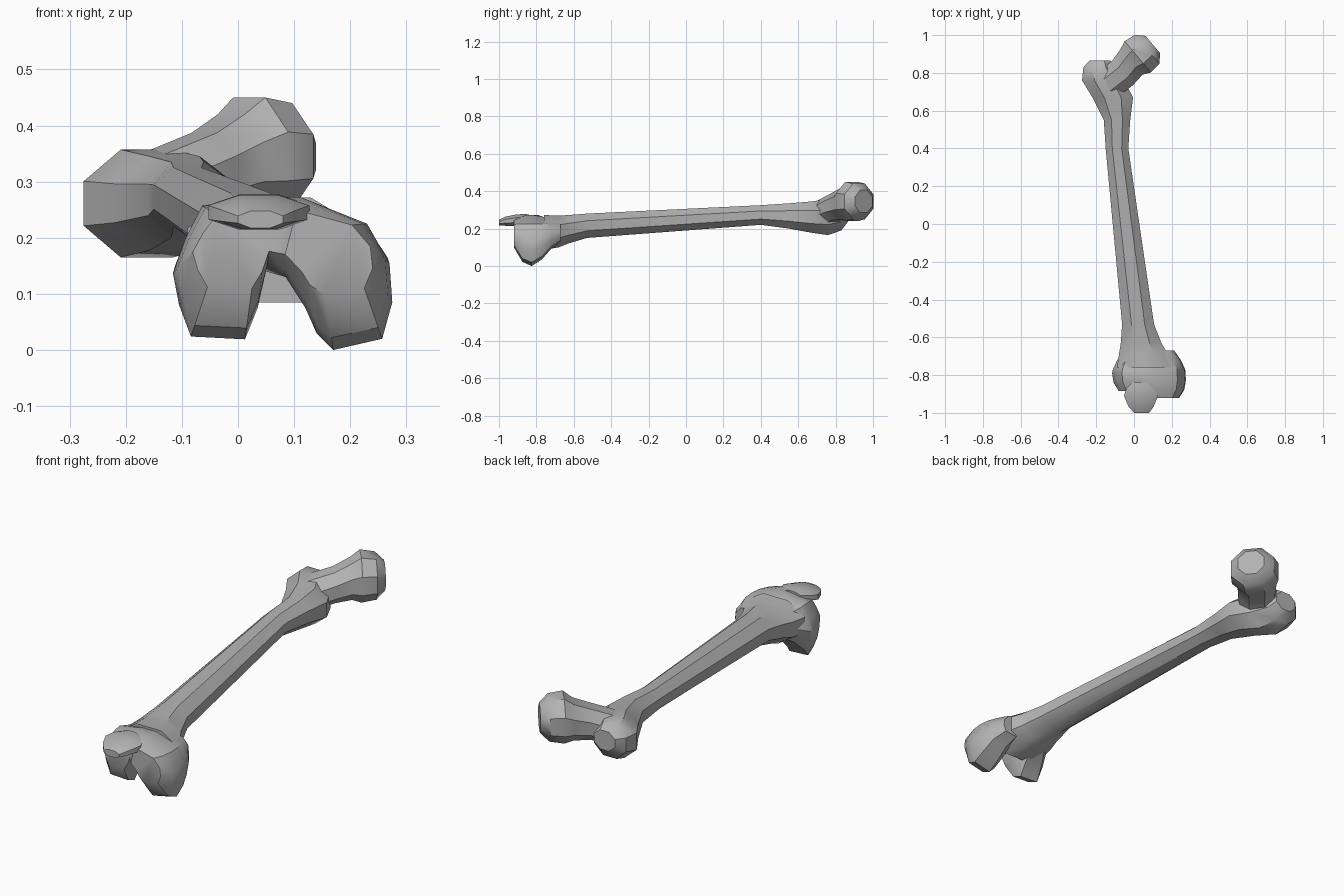
import bpy
import bmesh
import math

cube = bpy.data.objects.get("Cube")
if cube:
    bpy.data.objects.remove(cube)

# Single bone-grey material
bone = bpy.data.materials.new("bone grey")
bone.use_nodes = True
COL = (0.45, 0.45, 0.45, 1)
bone.diffuse_color = COL
bone.node_tree.nodes["Principled BSDF"].inputs["Base Color"].default_value = COL


def skin(name, rings, angle=35):
    """Bridge rings of equal point count and cap both ends."""
    bm = bmesh.new()
    loops = [[bm.verts.new(p) for p in r] for r in rings]
    n = len(loops[0])
    for a, b in zip(loops, loops[1:]):
        for i in range(n):
            j = (i + 1) % n
            bm.faces.new((a[i], a[j], b[j], b[i]))
    caps = [bm.faces.new(loops[0][::-1]), bm.faces.new(loops[-1])]
    bmesh.ops.triangulate(bm, faces=caps)
    bmesh.ops.recalc_face_normals(bm, faces=bm.faces)
    me = bpy.data.meshes.new(name)
    bm.to_mesh(me)
    bm.free()
    me.materials.append(bone)
    ob = bpy.data.objects.new(name, me)
    bpy.context.collection.objects.link(ob)
    bpy.ops.object.select_all(action='DESELECT')
    ob.select_set(True)
    bpy.context.view_layer.objects.active = ob
    bpy.ops.object.shade_smooth_by_angle(angle=math.radians(angle))
    return ob


def octagon(cx, cy, cz, heading, ru, rz):
    """Upright octagon whose normal points along the heading (degrees)."""
    h = math.radians(heading)
    pts = []
    for k in range(8):
        t = math.radians(22.5 + 45 * k)
        u = math.cos(t) / math.cos(math.pi / 8) * ru
        v = math.sin(t) / math.cos(math.pi / 8) * rz
        pts.append((cx - math.sin(h) * u, cy + math.cos(h) * u, cz + v))
    return pts


def box_ring(y, x0, x1, z0, z1):
    """Octagon filling the given extents, facing along y."""
    return octagon((x0 + x1) / 2, y, (z0 + z1) / 2, 90, (x1 - x0) / 2, (z1 - z0) / 2)


# Shaft, flaring into the knee end and the outer knob at the hip end
shaft = [
    (-0.76, -0.09, 0.22, 0.085, 0.272),
    (-0.68, -0.078, 0.175, 0.10, 0.27),
    (-0.63, -0.07, 0.145, 0.12, 0.272),
    (-0.53, -0.063, 0.106, 0.15, 0.28),
    (0.40, -0.15, -0.03, 0.22, 0.325),
    (0.55, -0.16, -0.02, 0.20, 0.335),
    (0.67, -0.22, -0.005, 0.178, 0.345),
    (0.76, -0.275, -0.05, 0.165, 0.357),
    (0.83, -0.268, -0.10, 0.19, 0.348),
    (0.865, -0.235, -0.125, 0.235, 0.325),
]
skin("shaft", [box_ring(*r) for r in shaft])

# Neck and ball of the hip joint
neck = [
    (-0.15, 0.73, 0.275, 0.085, 0.075),
    (-0.06, 0.80, 0.315, 0.085, 0.072),
    (-0.012, 0.86, 0.335, 0.09, 0.085),
    (0.02, 0.885, 0.345, 0.108, 0.105),
    (0.07, 0.925, 0.345, 0.10, 0.095),
    (0.10, 0.95, 0.345, 0.06, 0.06),
]
skin("neck_and_ball", [octagon(x, y, z, 40, a, b) for x, y, z, a, b in neck])

# Paired knuckles of the knee end: arched outline swept along y
outline = [
    (-0.064, 0.257), (-0.093, 0.20), (-0.116, 0.137), (-0.105, 0.08),
    (-0.084, 0.024), (0.0125, 0.019), (0.035, 0.075), (0.05, 0.14),
    (0.085, 0.13), (0.12, 0.075), (0.14, 0.03), (0.17, 0.0), (0.257, 0.02),
    (0.275, 0.085), (0.27, 0.155), (0.23, 0.225), (0.11, 0.273), (0.035, 0.273),
]
CX, CZ = 0.08, 0.22


def knuckle_ring(y, sx, sz):
    ring = []
    for x, z in outline:
        inset = 0.035 if x < 0.06 and y < -0.8 else 0
        ring.append((CX + (x - CX) * sx, y + inset, CZ + (z - CZ) * sz))
    return ring


sweep = [(-0.92, 0.82, 0.55), (-0.875, 0.96, 0.90), (-0.825, 1.0, 1.0),
         (-0.77, 0.98, 0.84), (-0.72, 0.86, 0.58), (-0.67, 0.68, 0.42)]
skin("knee_knuckles", [knuckle_ring(*s) for s in sweep])

# Kneecap sitting in front of the knuckles
cap = [
    (-1.0, 0.0, 0.08, 0.217, 0.248),
    (-0.965, -0.03, 0.105, 0.215, 0.264),
    (-0.91, -0.053, 0.127, 0.215, 0.275),
    (-0.87, -0.04, 0.115, 0.226, 0.278),
    (-0.84, -0.01, 0.08, 0.245, 0.276),
]
skin("kneecap", [box_ring(*r) for r in cap])
